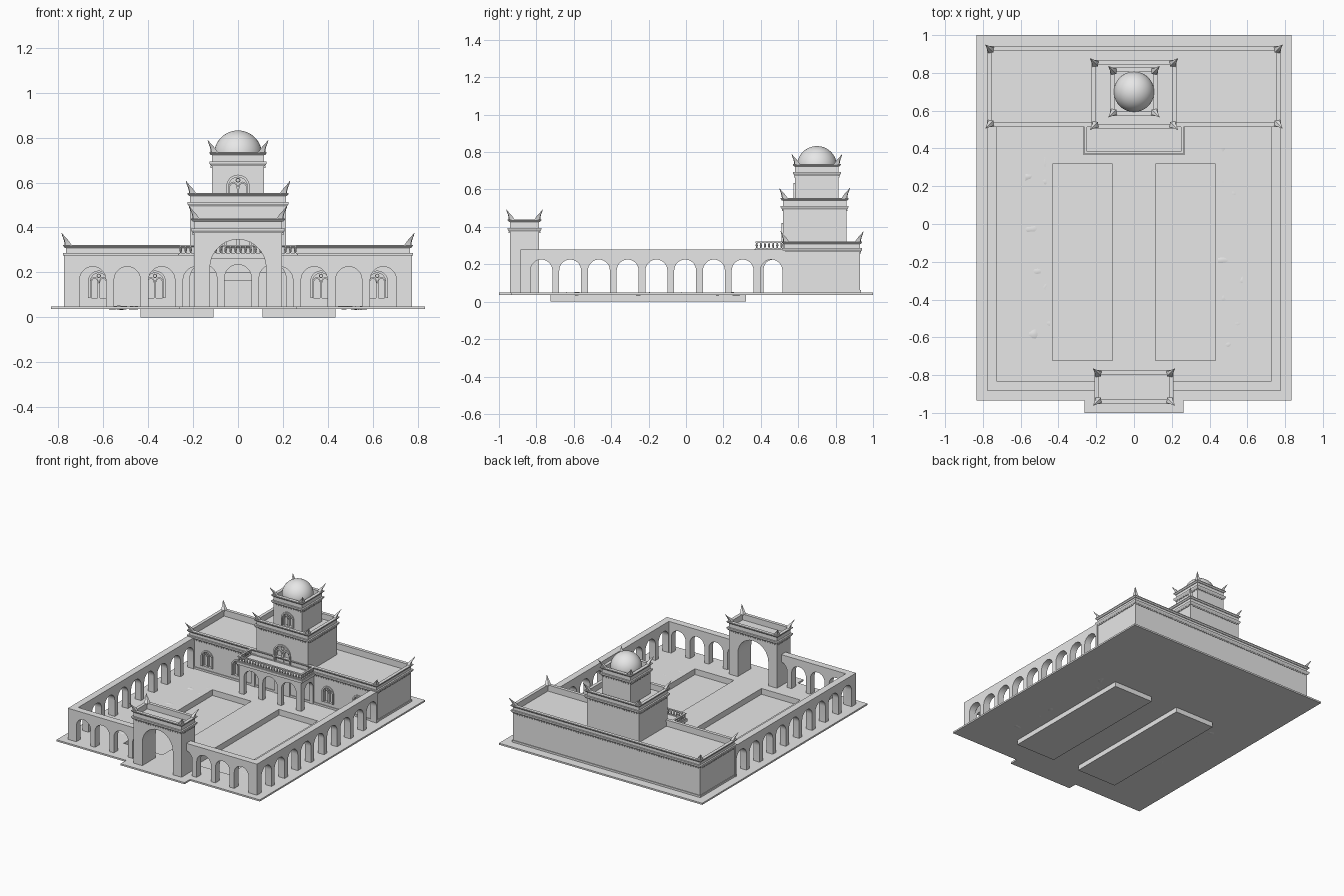
import bpy, bmesh, math
from mathutils import Vector, noise

if "Cube" in bpy.data.objects:
    bpy.data.objects.remove(bpy.data.objects["Cube"], do_unlink=True)

stone = bpy.data.materials.new("pale_stone")
stone.use_nodes = True
GREY = (0.8, 0.8, 0.8, 1)
stone.diffuse_color = GREY
for node in stone.node_tree.nodes:
    if node.type == 'BSDF_PRINCIPLED':
        node.inputs["Base Color"].default_value = GREY
parts = []


def finish(name, bm):
    bmesh.ops.recalc_face_normals(bm, faces=bm.faces)
    mesh = bpy.data.meshes.new(name)
    bm.to_mesh(mesh)
    bm.free()
    mesh.materials.append(stone)
    obj = bpy.data.objects.new(name, mesh)
    bpy.context.scene.collection.objects.link(obj)
    parts.append(obj)
    return obj


def add_box(bm, x0, x1, y0, y1, z0, z1):
    made = bmesh.ops.create_cube(bm, size=1)["verts"]
    for v in made:
        v.co = Vector((x0 if v.co.x < 0 else x1, y0 if v.co.y < 0 else y1,
                       z0 if v.co.z < 0 else z1))


def box(name, *size):
    bm = bmesh.new()
    add_box(bm, *size)
    return finish(name, bm)


def tray(name, x0, x1, y0, y1, z0, z1, wall, floor):
    """Box whose top is sunk to the floor height inside a thin wall."""
    bm = bmesh.new()
    add_box(bm, x0, x1, y0, y1, z0, z1)
    bm.normal_update()
    top = max(bm.faces, key=lambda f: f.calc_center_median().z)
    bmesh.ops.inset_region(bm, faces=[top], thickness=wall)
    inner = bmesh.ops.extrude_face_region(bm, geom=[top])["geom"]
    for v in [g for g in inner if isinstance(g, bmesh.types.BMVert)]:
        v.co.z = floor
    if top.is_valid:
        bmesh.ops.delete(bm, geom=[top], context='FACES_ONLY')
    return finish(name, bm)


def prism(name, pts, axis, a, b):
    """Extrude a (u, z) outline along x or y from a to b."""
    bm = bmesh.new()
    place = (lambda u, z: (a, u, z)) if axis == 'x' else (lambda u, z: (u, a, z))
    face = bm.faces.new([bm.verts.new(place(u, z)) for u, z in pts])
    out = bmesh.ops.extrude_face_region(bm, geom=[face])["geom"]
    shift = Vector((b - a, 0, 0)) if axis == 'x' else Vector((0, b - a, 0))
    bmesh.ops.translate(bm, vec=shift, verts=[g for g in out if isinstance(g, bmesh.types.BMVert)])
    return finish(name, bm)


def arch(c, r, z0, spring, rise=1.0, steps=14):
    """Open path of an arch, from left foot to right foot."""
    curve = [(c - r * math.cos(math.pi * i / steps),
              spring + r * rise * math.sin(math.pi * i / steps)) for i in range(steps + 1)]
    return [(c - r, z0)] + curve + [(c + r, z0)]


def arcade(name, u0, u1, z1, centres, r, spring, axis, a, b):
    pts = [(u0, GROUND)]
    for c in sorted(centres):
        pts += arch(c, r, GROUND, spring)
    return prism(name, pts + [(u1, GROUND), (u1, z1), (u0, z1)], axis, a, b)


def arch_ring(name, c, r, t, z0, spring, y0, y1, rise=1.0):
    outer, inner = arch(c, r, z0, spring, rise), arch(c, r - t, z0, spring, rise)
    prism(name, outer + inner[::-1], 'y', y0, y1)


def moulding(name, rect, profile):
    """Sweep a closed (offset, z) profile round a rectangle."""
    x0, x1, y0, y1 = rect
    bm = bmesh.new()
    loops = [[bm.verts.new((x, y, z)) for x, y in
              ((x0 - o, y0 - o), (x1 + o, y0 - o), (x1 + o, y1 + o), (x0 - o, y1 + o))]
             for o, z in profile]
    for k, low in enumerate(loops):
        high = loops[(k + 1) % len(loops)]
        for i in range(4):
            j = (i + 1) % 4
            bm.faces.new((low[i], low[j], high[j], high[i]))
    finish(name, bm)


HORN = [(-0.014, 0, 0.022), (-0.008, 0.012, 0.017), (0.002, 0.026, 0.012),
        (0.014, 0.038, 0.007), (0.027, 0.055, 0.001)]


def crown(name, rect, low, top):
    """Two mouldings, a dentil row and curved corner horns."""
    x0, x1, y0, y1 = rect
    moulding(name + "_lower_cornice", rect,
             [(-.003, low - .012), (.004, low - .012), (.012, low), (.012, low + .008), (-.003, low + .008)])
    moulding(name + "_cap", rect,
             [(-.012, top - .014), (.004, top - .014), (.012, top - .005), (.012, top), (-.012, top)])
    bm = bmesh.new()
    z0, z1, d = low - .02, low - .012, .006
    for i in range(1, round((x1 - x0) / .02)):
        x = x0 + i * .02
        add_box(bm, x - .005, x + .005, y0 - d, y0 + .001, z0, z1)
        add_box(bm, x - .005, x + .005, y1 - .001, y1 + d, z0, z1)
    for i in range(1, round((y1 - y0) / .02)):
        y = y0 + i * .02
        add_box(bm, x0 - d, x0 + .001, y - .005, y + .005, z0, z1)
        add_box(bm, x1 - .001, x1 + d, y - .005, y + .005, z0, z1)
    finish(name + "_dentils", bm)
    bm = bmesh.new()
    for x, sx in ((x0, -1), (x1, 1)):
        for y, sy in ((y0, -1), (y1, 1)):
            out, side = Vector((sx, sy, 0)).normalized(), Vector((-sy, sx, 0)).normalized()
            rings = []
            for o, z, r in HORN:
                mid = Vector((x, y, top + z - .001)) + out * o
                rings.append([bm.verts.new(mid + v) for v in
                              (out * r * .8, side * r, out * r * -.8, side * -r)])
            for a, b in zip(rings, rings[1:]):
                for i in range(4):
                    bm.faces.new((a[i], a[i - 1], b[i - 1], b[i]))
            bm.faces.new(rings[0])
            bm.faces.new(rings[-1])
    finish(name + "_horns", bm)


def carve(obj, cutters):
    """Subtract the cutters, then discard them."""
    for c in cutters:
        c.hide_render = True
        mod = obj.modifiers.new("cut", 'BOOLEAN')
        mod.operation, mod.solver, mod.object = 'DIFFERENCE', 'EXACT', c
    result = obj.evaluated_get(bpy.context.evaluated_depsgraph_get())
    mesh = bpy.data.meshes.new_from_object(result)
    obj.modifiers.clear()
    obj.data = mesh
    for c in cutters:
        parts.remove(c)
        bpy.data.objects.remove(c, do_unlink=True)


def window(name, c, r, z0, spring, wall):
    """Arched surround with twin lancets and a roundel; returns the niche cutter."""
    arch_ring(name + "_surround", c, r + .01, .011, z0, spring, wall - .008, wall + .02)
    for s in (-1, 1):
        arch_ring(name + "_lancet", c + s * r * .5, r * .5, r * .13, z0, spring - r * .25,
                  wall + .003, wall + .02, 1.5)
    bm = bmesh.new()
    bmesh.ops.create_circle(bm, segments=16, radius=r * .25)
    hole = bmesh.ops.extrude_edge_only(bm, edges=bm.edges[:])["geom"]
    bmesh.ops.scale(bm, vec=(.6, .6, 1), verts=[g for g in hole if isinstance(g, bmesh.types.BMVert)])
    for v in bm.verts:
        v.co = (c + v.co.x, wall + .005, spring + r * .65 + v.co.y)
    finish(name + "_roundel", bm)
    return prism("niche_cutter", arch(c, r, z0, spring), 'y', wall - .02, wall + .02)


GROUND = 0.047

# Ground slab, front step and sunken pools
slab = box("ground_slab", -.833, .833, -.935, 1, .036, .048)
carve(slab, [box("pool_cutter", *sorted((s * .113, s * .432)), -.722, .317, 0, .1) for s in (-1, 1)])
box("front_step", -.262, .262, -1, -.935, .036, .048)
for s in (-1, 1):
    tray("pool", *sorted((s * .11, s * .435)), -.725, .32, 0, .047, .004, .005)
    # Uneven planting bed
    bm = bmesh.new()
    bmesh.ops.create_grid(bm, x_segments=10, y_segments=70, size=.5)
    for v in bm.verts:
        x, y = s * .51 + v.co.x * .13, -.15 + v.co.y * 1.1
        v.co = (x, y, .042 + .013 * noise.noise(Vector((x * 18, y * 18, 3))))
    finish("planting_bed", bm)

# Courtyard arcades
PITCH, R, SPRING = .1537, .0585, .167
for s in (-1, 1):
    arcade("side_arcade", -.885, .53, .278, [-.773 + PITCH * i for i in range(9)],
           R, SPRING, 'x', s * .725, s * .775)
    lo, hi = sorted((s * .126, s * .726))
    arcade("front_arcade", lo, hi, .278, [s * (.647 - PITCH * i) for i in range(4)],
           R, SPRING, 'y', -.885, -.835)

# Entrance gate
gate = (-.197, .197, -.942, -.785)
gate_body = tray("gate_body", *gate, GROUND, .435, .012, .395)
carve(gate_body, [prism("gate_cutter", arch(0, .125, 0, .222), 'y', -1.1, -.6)])
crown("gate", gate, .387, .44)

# Main hall
hall = (-.767, .767, .525, .93)
hall_body = tray("hall_body", *hall, GROUND, .32, .012, .275)
carve(hall_body, [window("hall_window", x, .038, .085, .16, .525) for x in (-.62, -.37, .37, .62)])
crown("hall", hall, .278, .323)
moulding("hall_plinth", hall, [(-.003, .047), (.005, .047), (.005, .062), (-.003, .062)])
box("hall_door", -.062, .062, .517, .526, GROUND, .163)

# Two-stage tower and dome
lower = (-.213, .213, .518, .857)
lower_body = tray("tower_lower_body", *lower, .2, .55, .012, .51)
carve(lower_body, [window("tower_lower_window", 0, .06, .286, .35, .518)])
crown("tower_lower", lower, .505, .554)
upper = (-.116, .116, .584, .816)
upper_body = tray("tower_upper_body", *upper, .5, .732, .01, .69)
carve(upper_body, [window("tower_upper_window", 0, .042, .53, .583, .584)])
crown("tower_upper", upper, .685, .736)
bm = bmesh.new()
bmesh.ops.create_uvsphere(bm, u_segments=40, v_segments=24, radius=.107)
bmesh.ops.translate(bm, vec=(0, .7, .725), verts=bm.verts)
finish("dome", bm)

# Portico with balcony
arcade("portico_front", -.255, .255, .264, [-.154, 0, .154], .06, .175, 'y', .375, .405)
for s in (-1, 1):
    arcade("portico_side", .4, .53, .264, [.465], .05, .175, 'x', s * .225, s * .254)
box("balcony_floor", -.268, .268, .365, .524, .262, .282)
bm = bmesh.new()
for z0, z1 in ((.282, .287), (.315, .323)):
    add_box(bm, -.262, .262, .371, .385, z0, z1)
    for s in (-1, 1):
        add_box(bm, *sorted((s * .248, s * .262)), .385, .524, z0, z1)
finish("balcony_rails", bm)
bm = bmesh.new()
spots = [(-.255 + .0222 * i, .378) for i in range(24)]
spots += [(s * .255, .378 + .022 * i) for s in (-1, 1) for i in range(1, 7)]
for x, y in spots:
    for z, r0, r1 in ((.294, .003, .006), (.308, .006, .003)):
        made = bmesh.ops.create_cone(bm, segments=8, radius1=r0, radius2=r1, depth=.014)["verts"]
        bmesh.ops.translate(bm, vec=(x, y, z), verts=made)
finish("balusters", bm)

# Smooth rounded surfaces, keep edges sharp
bpy.ops.object.select_all(action='DESELECT')
for obj in parts:
    obj.select_set(True)
bpy.context.view_layer.objects.active = parts[0]
bpy.ops.object.shade_smooth_by_angle(angle=math.radians(30))
